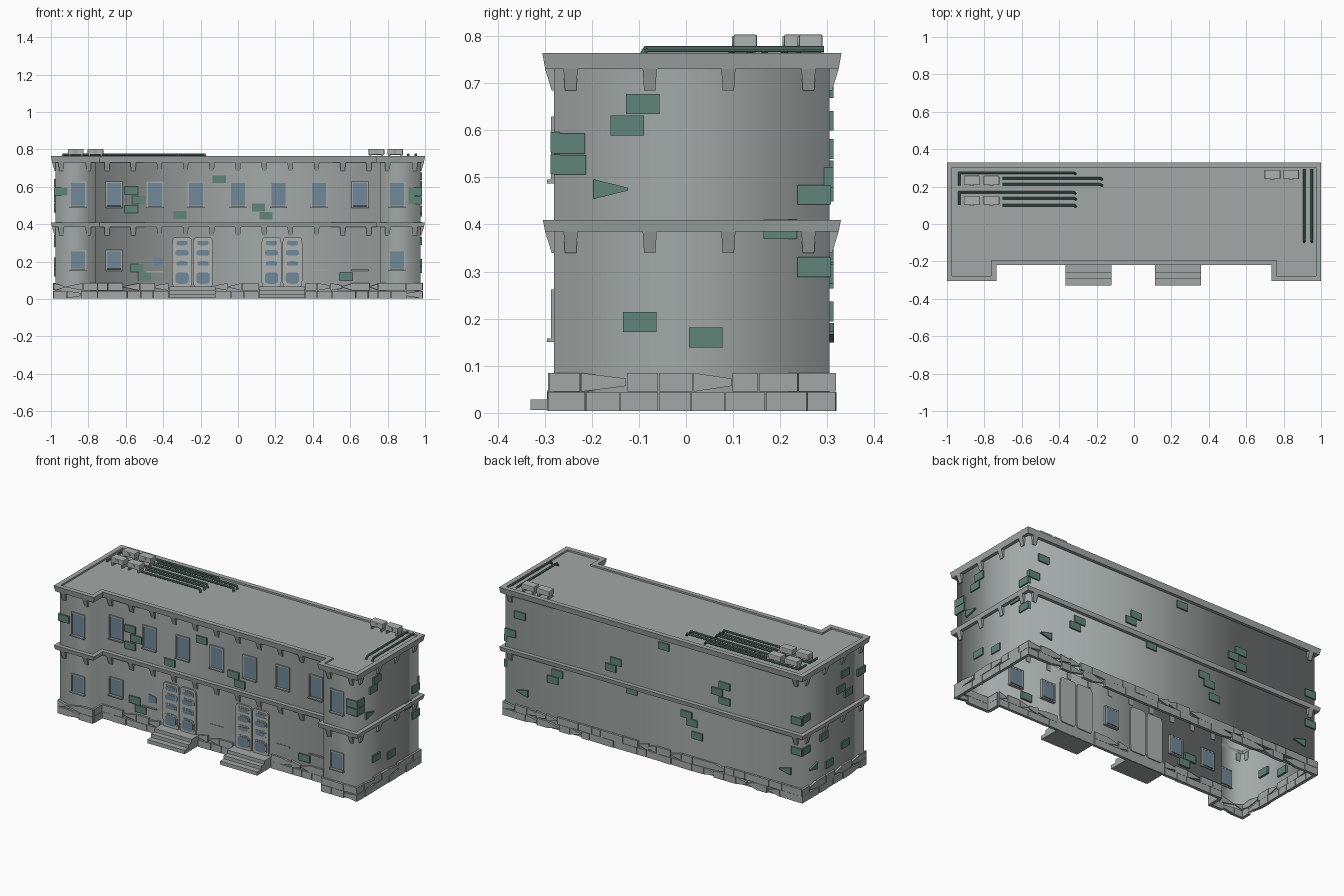
import bpy, bmesh, math, random
from mathutils import Vector, Matrix

if "Cube" in bpy.data.objects:
    bpy.data.objects.remove(bpy.data.objects["Cube"])
random.seed(4)

def material(name, rgb):
    m = bpy.data.materials.new(name)
    m.diffuse_color = (*rgb, 1)
    m.use_nodes = True
    m.node_tree.nodes["Principled BSDF"].inputs["Base Color"].default_value = m.diffuse_color
    return m

CONCRETE = material("grey concrete", (0.36, 0.395, 0.385))
GREEN = material("green brick", (0.12, 0.235, 0.195))
PIPE = material("green pipe", (0.10, 0.20, 0.16))
GLASS = material("blue glass", (0.16, 0.25, 0.32))
PALE = material("pale metal", (0.42, 0.45, 0.44))

def finish(name, bm, mat, smooth=False):
    bmesh.ops.recalc_face_normals(bm, faces=bm.faces)
    me = bpy.data.meshes.new(name)
    bm.to_mesh(me)
    bm.free()
    me.materials.append(mat)
    for p in me.polygons:
        p.use_smooth = smooth
    ob = bpy.data.objects.new(name, me)
    bpy.context.collection.objects.link(ob)
    return ob

# Footprint with two front wings, pushed outward by o
def outline(o):
    half = [(0.76 - o, -0.195 - o), (0.76 - o, -0.28 - o), (0.975 + o, -0.28 - o), (0.975 + o, 0.305 + o)]
    return half + [(-x, y) for x, y in reversed(half)]

def loft(name, profile, mat, cap=False, smooth=False, close=False):
    bm = bmesh.new()
    rings = [[bm.verts.new((x, y, z)) for x, y in outline(o)] for o, z in profile]
    pairs = list(zip(rings, rings[1:])) + ([(rings[-1], rings[0])] if close else [])
    for a, b in pairs:
        for i in range(8):
            j = (i + 1) % 8
            bm.faces.new((a[i], a[j], b[j], b[i]))
    if cap:
        bm.faces.new(rings[-1])
    return finish(name, bm, mat, smooth)

# Wall frames: u runs along the wall, d points out of it
FRAMES = {
    "front": lambda u, z, d: (u, -0.195 - d, z),
    "wing": lambda u, z, d: (u, -0.28 - d, z),
    "back": lambda u, z, d: (u, 0.305 + d, z),
    "right": lambda u, z, d: (0.975 + d, u, z),
    "left": lambda u, z, d: (-0.975 - d, u, z),
    "inner_right": lambda u, z, d: (0.76 - d, u, z),
    "inner_left": lambda u, z, d: (-0.76 + d, u, z),
}

# Block on a wall; kl and kr squeeze the height of its ends, low is the bottom depth
def slab(bm, face, u, z, w, h, d0, d1, kl=1, kr=1, low=None, kw=1):
    f = FRAMES[face]
    low = d1 if low is None else low
    v = {}
    for s, k in ((-1, kl), (1, kr)):
        for t in (-1, 1):
            ww = w * (kw if t < 0 else 1)
            for q in (0, 1):
                d = d0 if q == 0 else (d1 if t > 0 else low)
                v[s, t, q] = bm.verts.new(f(u + s * ww / 2, z + t * k * h / 2, d))
    for q in (0, 1):
        bm.faces.new([v[a, b, q] for a, b in ((-1, -1), (1, -1), (1, 1), (-1, 1))])
    for s in (-1, 1):
        bm.faces.new([v[s, a, b] for a, b in ((-1, 0), (1, 0), (1, 1), (-1, 1))])
        bm.faces.new([v[a, s, b] for a, b in ((-1, 0), (1, 0), (1, 1), (-1, 1))])

# Rounded plate on a wall
def plate(bm, face, u, z, w, h, d0, d1, p=4, n=20):
    f = FRAMES[face]
    def pt(i, d):
        a = 2 * math.pi * (i + 0.5) / n
        c, s = math.cos(a), math.sin(a)
        return f(u + w / 2 * math.copysign(abs(c) ** (2 / p), c), z + h / 2 * math.copysign(abs(s) ** (2 / p), s), d)
    a, b = ([bm.verts.new(pt(i, d)) for i in range(n)] for d in (d0, d1))
    bm.faces.new(a)
    bm.faces.new(b)
    for i in range(n):
        j = (i + 1) % n
        bm.faces.new((a[i], a[j], b[j], b[i]))

# Walls, cornices and roof; the bottom is open
loft("lower_walls", [(0, 0.004), (0, 0.39)], CONCRETE, smooth=True)
loft("upper_walls", [(0, 0.405), (0, 0.735)], CONCRETE, smooth=True)
loft("middle_cornice", [(0, 0.385), (0.019, 0.385), (0.024, 0.41), (0, 0.41)], CONCRETE, close=True)
loft("roof_cornice", [(0, 0.73), (0.019, 0.73), (0.025, 0.764), (-0.003, 0.764), (-0.003, 0.754)], CONCRETE, cap=True)

# Tapered brackets under both cornices
bm = bmesh.new()
spots = [("front", -0.7 + i * 0.14) for i in range(11)]
spots += [("wing", s * x) for s in (-1, 1) for x in (0.8, 0.945)]
spots += [(f, y) for f in ("left", "right") for y in (-0.245, -0.077, 0.09, 0.26)]
spots += [("back", s * 0.94) for s in (-1, 1)]
for f, u in spots:
    for z in (0.707, 0.362):
        slab(bm, f, u, z, 0.03, 0.046, -0.003, 0.019, low=0.005, kw=0.8)
finish("cornice_brackets", bm, CONCRETE)

# Rough stone base in two courses, with some chipped stones
bm = bmesh.new()
runs = [("wing", -0.985, -0.75), ("wing", 0.75, 0.985), ("back", -0.985, 0.985),
        ("left", -0.29, 0.318), ("right", -0.29, 0.318),
        ("front", -0.76, -0.37), ("front", -0.12, 0.11), ("front", 0.36, 0.76),
        ("inner_left", -0.28, -0.2), ("inner_right", -0.28, -0.2)]
for f, a, b in runs:
    for row in (0, 1):
        n = max(1, round((b - a) / 0.072))
        cuts = [a] + [a + (b - a) * (i + random.uniform(-0.2, 0.2)) / n for i in range(1, n)] + [b]
        for u0, u1 in zip(cuts, cuts[1:]):
            kl = kr = 1
            if random.random() < (0.45 if row else 0.15):
                kl, kr = random.choice([(0.1, 1), (1, 0.1), (0.4, 1), (1, 0.4)])
            slab(bm, f, (u0 + u1) / 2, 0.024 + 0.041 * row, u1 - u0 - 0.002, 0.04,
                 -0.006, random.uniform(0.010, 0.014), kl, kr)
finish("stone_base", bm, CONCRETE)

# Windows: glass, frame and sill; depth e sinks those hidden behind the wall
windows = [("front", x, 0.56, 0.13, 0) for x in (-0.663, -0.444, -0.225, 0, 0.217, 0.433, 0.652)]
windows += [("wing", x, 0.56, 0.13, 0) for x in (-0.855, 0.85)]
windows += [("wing", x, 0.208, 0.1, 0) for x in (-0.855, 0.85)]
windows += [("front", -0.663, 0.208, 0.1, 0), ("front", -0.444, 0.2, 0.1, -0.008)]
windows += [("front", x, 0.208, 0.1, -0.012) for x in (0, 0.433, 0.652)]
glass, frame = bmesh.new(), bmesh.new()
for f, u, z, h, e in windows:
    slab(glass, f, u, z, 0.076, h - 0.008, -0.005 + e, 0.003 + e)
    for s in (-1, 1):
        slab(frame, f, u + s * 0.041, z, 0.007, h, -0.006 + e, 0.007 + e)
    slab(frame, f, u, z + h / 2, 0.089, 0.008, -0.006 + e, 0.007 + e)
    slab(frame, f, u, z - h / 2 - 0.004, 0.092, 0.008, -0.006 + e, 0.015 + e, kl=0.8)
slab(glass, "front", -0.425, 0.2, 0.05, 0.05, 0, 0.003, kr=0.7)   # broken pane
finish("window_glass", glass, GLASS)
finish("window_frames", frame, CONCRETE)

# Double doors with rounded glass panels
leaf, pane = bmesh.new(), bmesh.new()
for c in (-0.243, 0.235):
    for s in (-1, 1):
        u = c + s * 0.056
        plate(leaf, "front", u, 0.196, 0.106, 0.268, -0.008, 0.010, p=9, n=32)
        for z, h, w in ((0.299, 0.024, 0.06), (0.247, 0.03, 0.07), (0.19, 0.024, 0.06), (0.112, 0.062, 0.072)):
            plate(leaf, "front", u, z, w + 0.016, h + 0.014, 0.009, 0.013)
            plate(pane, "front", u, z, w, h, 0.012, 0.015)
finish("door_leaves", leaf, PALE)
finish("door_glass", pane, GLASS)

# Three entrance steps at each door
bm = bmesh.new()
for c in (-0.243, 0.235):
    for i, y in enumerate((0.135, 0.1, 0.068)):
        slab(bm, "front", c, 0.017 + 0.02 * i, 0.245, 0.022, -0.002, y)
finish("entrance_steps", bm, CONCRETE)

# Exposed green bricks
bm = bmesh.new()
bricks = {
    "front": [(-.57, .58), (-.53, .53), (-.57, .48), (-.31, .45), (-.10, .64), (.11, .49), (.15, .445),
              (-.54, .165), (-.50, .12), (.577, .12)],
    "wing": [(-.948, .575), (.948, .575), (.948, .528)],
    "right": [(-.092, .656), (-.125, .61), (-.25, .572), (-.248, .527), (.272, .463), (.2, .39),
              (.272, .31), (-.098, .193), (.042, .16)],
    "left": [(-.10, .62), (-.248, .575), (-.06, .54), (-.13, .495), (.27, .49), (.27, .30), (.1, .32),
             (-.1, .2), (.05, .14)],
    "back": [(.876, .62), (.94, .50), (.245, .515), (.28, .47), (-.07, .69), (-.47, .56), (-.42, .515),
             (-.47, .47), (.14, .37), (-.255, .285), (-.22, .325), (-.29, .215), (.63, .34), (.66, .295),
             (-.945, .48), (-.945, .30)],
}
for f, spots in bricks.items():
    for u, z in spots:
        slab(bm, f, u, z, 0.071, 0.042, -0.012, 0.008)
for f, u, z in (("right", -.16, .475), ("left", .2, .17), ("back", .86, .17), ("back", -.87, .17)):
    slab(bm, f, u, z, 0.073, 0.042, -0.012, 0.009, kr=0.15)
finish("green_bricks", bm, GREEN)

# Roof cooling units on short legs, with a round fan on each
def box(bm, c, s):
    bmesh.ops.create_cube(bm, size=1, matrix=Matrix.Translation(c) @ Matrix.Diagonal((*s, 1)))

body, legs, fans = bmesh.new(), bmesh.new(), bmesh.new()
units = [(x, y) for x in (-0.868, -0.762) for y in (0.233, 0.126)] + [(0.74, 0.265), (0.84, 0.265)]
for x, y in units:
    box(body, (x, y, 0.787), (0.084, 0.05, 0.032))
    for sx in (-1, 1):
        box(legs, (x + sx * 0.032, y, 0.763), (0.008, 0.044, 0.02))
    bmesh.ops.create_cone(fans, cap_ends=True, segments=16, radius1=0.012, radius2=0.012, depth=0.004,
                          matrix=Matrix.Translation((x, y - 0.026, 0.787)) @ Matrix.Rotation(math.pi / 2, 4, "X"))
unit = finish("cooling_units", body, PALE)
bev = unit.modifiers.new("soft edges", "BEVEL")
bev.width, bev.segments = 0.004, 2
finish("cooling_unit_legs", legs, CONCRETE)
finish("cooling_unit_fans", fans, CONCRETE)

# Roof pipes as straight runs, with ends bent down to the roof
bm = bmesh.new()
def pipe(points, r=0.0065):
    for a, b in zip(points, points[1:]):
        a, b = Vector(a), Vector(b)
        d = b - a
        m = Matrix.Translation((a + b) / 2) @ d.to_track_quat("Z", "Y").to_matrix().to_4x4()
        bmesh.ops.create_cone(bm, cap_ends=True, segments=8, radius1=r, radius2=r, depth=d.length + r, matrix=m)

Z = 0.772
for y, end in ((0.275, 0.21), (0.17, 0.105)):
    pipe([(-0.935, end, Z), (-0.935, y, Z), (-0.325, y, Z), (-0.315, y - 0.006, 0.757)])
for y, x in ((0.245, -0.18), (0.212, -0.18), (0.138, -0.32), (0.1, -0.32)):
    pipe([(-0.70, y, Z), (x, y, Z), (x + 0.008, y - 0.006, 0.757)])
for x in (0.91, 0.951):
    pipe([(x, 0.29, Z), (x, -0.085, Z), (x, -0.094, 0.757)])
finish("roof_pipes", bm, PIPE)
